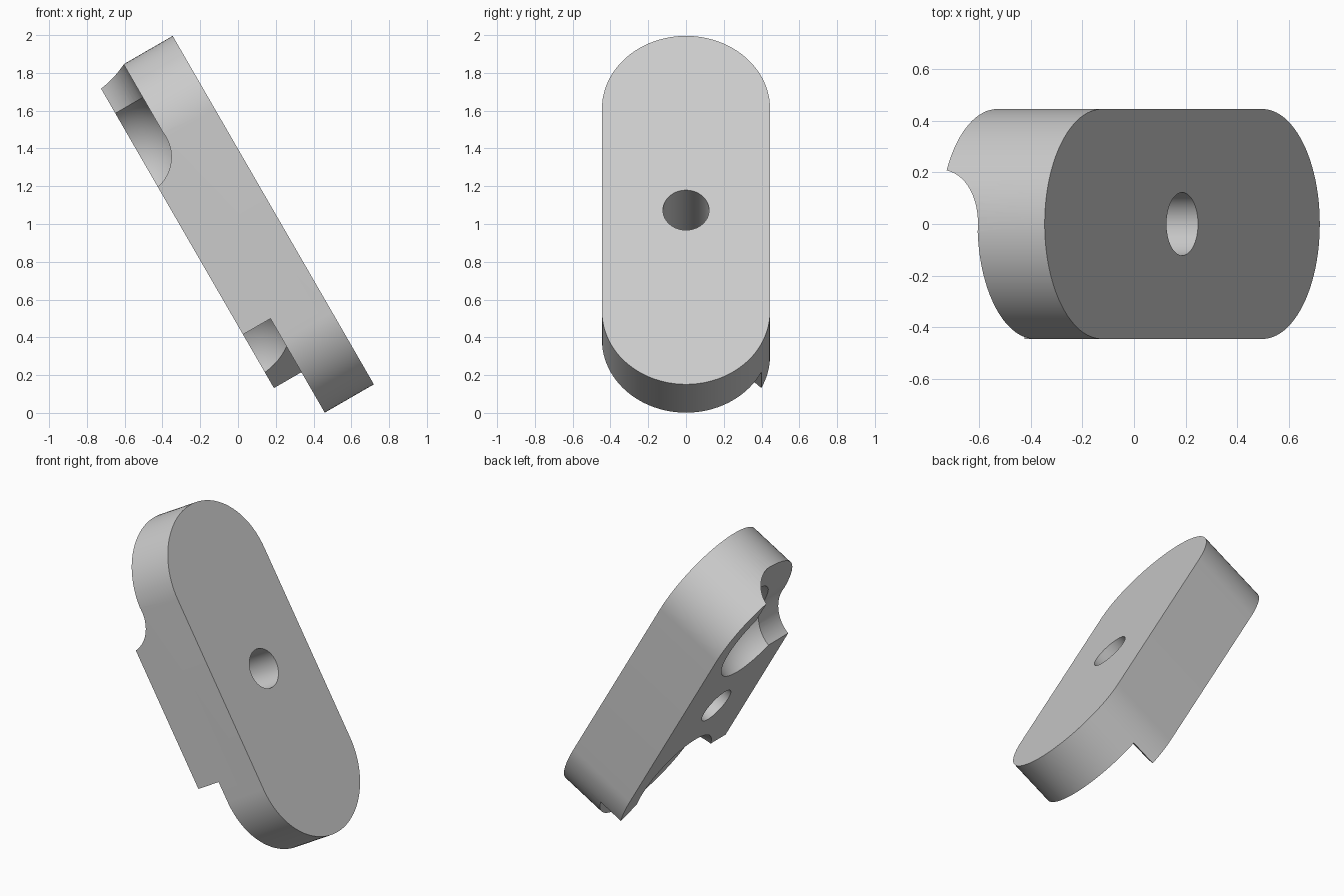
import bpy, bmesh, math
from mathutils import Matrix, Vector

cube = bpy.data.objects.get("Cube")
if cube:
    bpy.data.objects.remove(cube, do_unlink=True)

# Main sizes, in the plate's own frame (x along the plate, z through it)
RADIUS, REACH = 0.445, 0.62
BACK, FLOOR, FRONT = 0.232, 0.40, 0.70
HOLE_R = 0.122
BALL_R, ROD_R, AXIS = 0.322, 0.212, 0.19

grey = bpy.data.materials.new("light grey")
grey.use_nodes = True
colour = (0.6, 0.6, 0.6, 1)
grey.diffuse_color = colour
grey.node_tree.nodes["Principled BSDF"].inputs["Base Color"].default_value = colour


def finish(name, bm):
    bmesh.ops.recalc_face_normals(bm, faces=bm.faces)
    mesh = bpy.data.meshes.new(name)
    bm.to_mesh(mesh)
    bm.free()
    mesh.materials.append(grey)
    obj = bpy.data.objects.new(name, mesh)
    bpy.context.collection.objects.link(obj)
    return obj


def prism(name, outline, low, high):
    bm = bmesh.new()
    face = bm.faces.new([bm.verts.new((x, y, low)) for x, y in outline])
    new = bmesh.ops.extrude_face_region(bm, geom=[face])["geom"]
    verts = [v for v in new if isinstance(v, bmesh.types.BMVert)]
    bmesh.ops.translate(bm, verts=verts, vec=(0, 0, high - low))
    return finish(name, bm)


def rod(name, start, end, radius):
    a, b = Vector(start), Vector(end)
    turn = (b - a).to_track_quat('Z', 'Y').to_matrix().to_4x4()
    bm = bmesh.new()
    bmesh.ops.create_cone(bm, cap_ends=True, segments=96, radius1=radius,
                          radius2=radius, depth=(b - a).length,
                          matrix=Matrix.Translation((a + b) / 2) @ turn)
    return finish(name, bm)


def ball(name, x):
    bm = bmesh.new()
    bmesh.ops.create_uvsphere(bm, u_segments=96, v_segments=48, radius=BALL_R,
                              matrix=Matrix.Translation((x, 0, AXIS)))
    return finish(name, bm)


# Round-ended plate
steps = 48
outline = []
for side in (1, -1):
    for i in range(steps + 1):
        a = math.pi * (i / steps - 0.5)
        outline.append((side * (REACH + RADIUS * math.cos(a)),
                        side * RADIUS * math.sin(a)))
plate = prism("tilted_plate", outline, BACK, FRONT)

# Cutters: pivot hole, ball sockets, rod channels and stepped clearances
cutters = [
    rod("pivot_hole_cutter", (0, 0, 0), (0, 0, 1), HOLE_R),
    prism("upper_clearance_cutter",
          [(-REACH, 0), (-REACH, -0.7), (-1.3, -0.7), (-1.3, 0)], -0.2, FLOOR),
    prism("lower_clearance_cutter",
          [(0.49, -0.7), (1.3, -0.7), (1.3, 0.881), (0.49, 0.071)], -0.2, FLOOR),
    rod("end_channel_cutter", (-REACH, 0, AXIS), (-1.4, 0, AXIS), ROD_R),
    rod("side_channel_cutter", (-REACH, 0, AXIS), (-REACH, -0.8, AXIS), ROD_R),
    ball("upper_socket_cutter", -REACH),
    ball("lower_socket_cutter", REACH),
]
bpy.context.view_layer.objects.active = plate
for cutter in cutters:
    cutter.hide_render = True
    mod = plate.modifiers.new(cutter.name, 'BOOLEAN')
    mod.operation, mod.solver, mod.object = 'DIFFERENCE', 'EXACT', cutter
    bpy.ops.object.modifier_apply(modifier=mod.name)
    bpy.data.objects.remove(cutter, do_unlink=True)

# Lean the plate back and stand it on the ground
plate.data.transform(Matrix.Translation((-0.4195, 0, 0.7235))
                     @ Matrix.Rotation(math.radians(60), 4, 'Y'))
bpy.ops.object.select_all(action='DESELECT')
plate.select_set(True)
bpy.ops.object.shade_smooth_by_angle(angle=math.radians(30))
